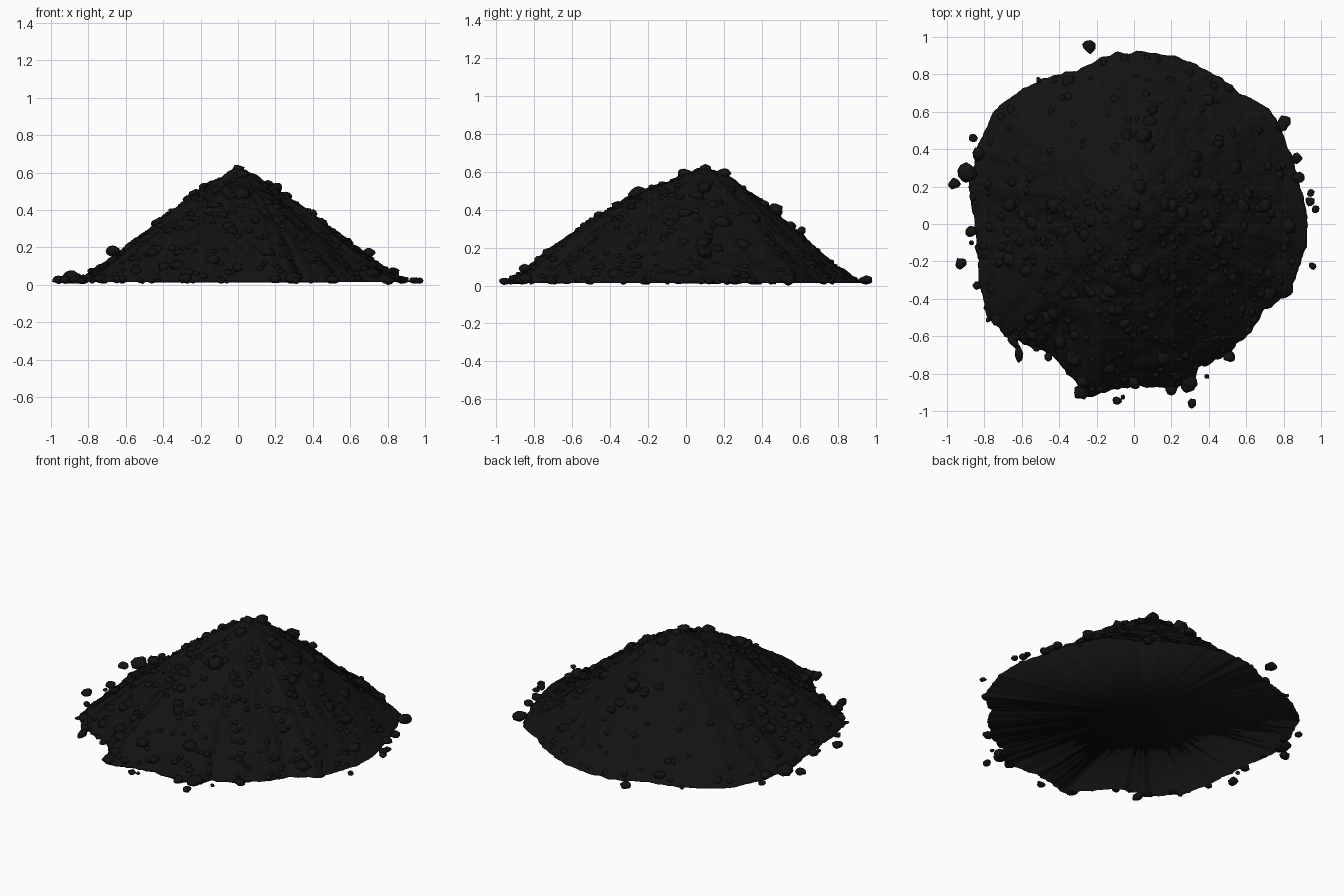
import bpy, bmesh, math, random
from mathutils import Vector, noise, Matrix

if "Cube" in bpy.data.objects:
    bpy.data.objects.remove(bpy.data.objects["Cube"])

random.seed(7)
BASE = 0.015
APEX = Vector((0.0, 0.09))

soil = bpy.data.materials.new("black_soil")
soil.diffuse_color = (0.006, 0.006, 0.006, 1)
soil.use_nodes = True
soil.node_tree.nodes["Principled BSDF"].inputs["Base Color"].default_value = soil.diffuse_color

# Ground outline of the heap, counter-clockwise from +x
OUTLINE = [(.93, 0), (.89, .2), (.82, .42), (.72, .62), (.57, .69), (.4, .82), (.17, .905),
           (-.12, .91), (-.3, .82), (-.5, .77), (-.75, .6), (-.83, .42), (-.88, .22),
           (-.85, 0), (-.83, -.2), (-.80, -.45), (-.68, -.6), (-.48, -.68), (-.36, -.79),
           (-.25, -.92), (-.02, -.86), (.2, -.88), (.3, -.86), (.36, -.77), (.52, -.69),
           (.7, -.46), (.84, -.37), (.89, -.2)]
polar = sorted((math.atan2(y - APEX.y, x) % math.tau, math.hypot(x, y - APEX.y)) for x, y in OUTLINE)
polar = [(polar[-1][0] - math.tau, polar[-1][1])] + polar + [(polar[0][0] + math.tau, polar[0][1])]

# Slope profiles (fraction of the way out, height)
SIDE = [(0, .63), (.22, .515), (.43, .375), (.65, .215), (.8, .12), (.92, .05), (1, BASE)]
BACK = [(0, .63), (.12, .59), (.37, .45), (.61, .28), (.85, .10), (.95, .045), (1, BASE)]
FRONT = [(0, .63), (.1, .585), (.36, .48), (.55, .37), (.72, .26), (.9, .11), (.96, .06), (1, BASE)]


def lerp(table, t):
    for (a, p), (b, q) in zip(table, table[1:]):
        if t <= b:
            return p + (q - p) * (t - a) / (b - a)
    return table[-1][1]


def rim(a):
    """Outline radius with a ragged edge, rougher at the front."""
    d = Vector((math.cos(a), math.sin(a), 0))
    rough = .012 + .014 * max(0, -d.y)
    return lerp(polar, a % math.tau) + rough * noise.fractal(d * 12, .8, 2, 4)


def surface(a, t):
    r = rim(a) * t
    p = Vector((APEX.x + r * math.cos(a), APEX.y + r * math.sin(a), 0))
    w = math.sin(a) ** 2
    z = (1 - w) * lerp(SIDE, t) + w * lerp(BACK if math.sin(a) > 0 else FRONT, t)
    fade = min(1, (1 - t) * 9)
    lumps = .013 * noise.noise(p * 6) + .012 * noise.noise(p * 14 + Vector((3, 1, 5)))
    crumbs = .009 * abs(noise.noise(p * 30)) + .006 * noise.noise(p * 60)
    p.z = max(BASE, z + fade * (lumps + crumbs))
    return p


def finish(bm, name):
    me = bpy.data.meshes.new(name)
    bmesh.ops.recalc_face_normals(bm, faces=bm.faces)
    bm.to_mesh(me)
    bm.free()
    me.shade_smooth()
    me.materials.append(soil)
    ob = bpy.data.objects.new(name, me)
    bpy.context.collection.objects.link(ob)


# Main heap: rings around the peak, closed with a flat underside
N, RINGS = 360, 95
bm = bmesh.new()
top = bm.verts.new(surface(0, 0))
rings = [[bm.verts.new(surface(math.tau * i / N, k / RINGS)) for i in range(N)] for k in range(1, RINGS + 1)]
for i in range(N):
    j = (i + 1) % N
    bm.faces.new((top, rings[0][i], rings[0][j]))
    for a, b in zip(rings, rings[1:]):
        bm.faces.new((a[i], b[i], b[j], a[j]))
center = bm.verts.new((APEX.x, APEX.y, BASE - .003))
for i in range(N):
    bm.faces.new((center, rings[-1][(i + 1) % N], rings[-1][i]))
finish(bm, "soil_heap")


def clod(bm, loc, size, turn=0.0, detail=2):
    """One lumpy crumb of soil."""
    m = Matrix.Translation(loc) @ Matrix.Rotation(turn, 4, 'Z') @ Matrix.Diagonal((*size, 1))
    seed = Vector([random.uniform(-50, 50) for _ in range(3)])
    for v in bmesh.ops.create_icosphere(bm, subdivisions=detail, radius=1)['verts']:
        v.co = m @ (v.co * (1 + .35 * noise.noise(v.co * 1.3 + seed)))


# Loose crumbs lying around the foot: x, y, radius
LOOSE = [(-.24, .95, .034), (-.86, .46, .022), (-.96, .215, .03), (-.89, .27, .05), (-.925, -.21, .03),
         (-.87, -.04, .03), (-.87, -.1, .014), (-.78, -.51, .014), (-.73, -.51, .035), (-.46, -.71, .022),
         (-.09, -.945, .023), (-.06, -.925, .013), (.31, -.96, .025), (.39, -.815, .013), (.51, -.71, .03),
         (.955, -.225, .018), (.97, .08, .022), (.94, .12, .025), (.945, .165, .02), (.87, .35, .028),
         (.8, .54, .04), (.785, .45, .013), (.88, .25, .03), (-.51, .77, .014), (.2, -.885, .032),
         (-.28, -.895, .04), (.29, -.87, .035), (-.84, -.33, .022)]
bm = bmesh.new()
for x, y, r in LOOSE:
    h = r * .7
    clod(bm, (x, y, h + .006), (r * 1.08, r * .95, h), random.uniform(0, 6))
# Bent crumb at the front left
clod(bm, (-.645, -.63, .03), (.042, .022, .022), math.radians(-50))
clod(bm, (-.615, -.695, .03), (.05, .022, .022), math.radians(-85))
finish(bm, "loose_crumbs")

# Crumbs half buried in the slopes, most of them low down and at the front
bm = bmesh.new()
for _ in range(330):
    a = random.uniform(0, math.tau)
    if math.sin(a) > .2 and random.random() < .5:
        a = -a
    t = math.sqrt(random.uniform(.02, .98))
    r = random.uniform(.012, .026) if random.random() < .88 else random.uniform(.028, .042)
    p = surface(a, t)
    p.z = max(p.z - r * .25, r * .6 + .01)
    clod(bm, p, (r * 1.15, r, r * .75), random.uniform(0, 6))
# Larger lumps seen on the skyline
for x, y, z, r in [(.02, -.25, .485, .05), (0, .1, .615, .03), (.03, .2, .59, .035), (.02, -.01, .59, .035),
                   (.2, .1, .515, .035), (-.18, .1, .52, .03), (.7, .1, .17, .035), (-.67, .1, .18, .035),
                   (.05, .47, .40, .045), (.1, .61, .29, .025), (-.05, -.53, .31, .03), (0, -.85, .09, .03)]:
    clod(bm, (x, y, z), (r * 1.1, r, r * .8), random.uniform(0, 6))
finish(bm, "slope_crumbs")
